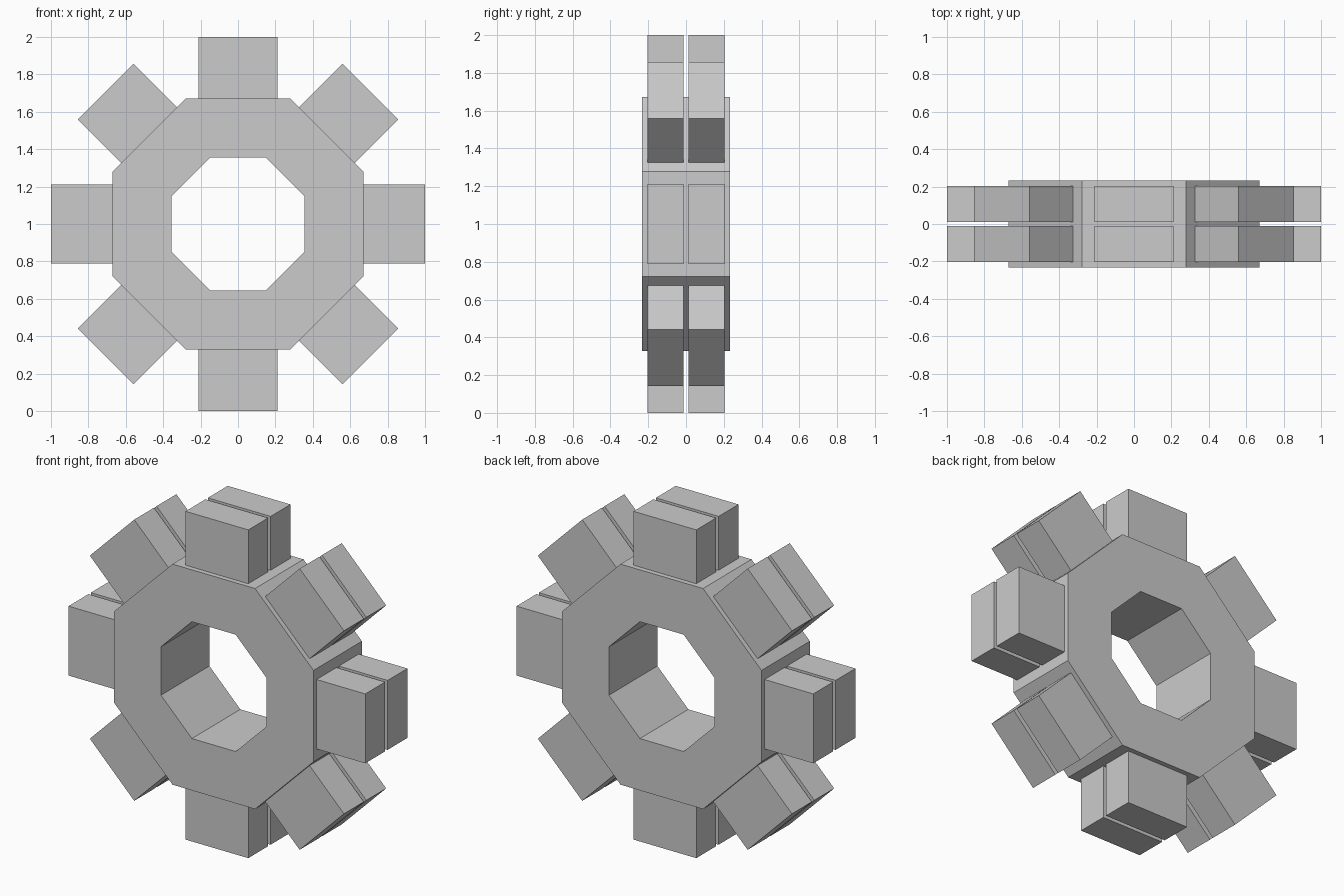
import bpy, bmesh
from math import pi, cos, sin
from mathutils import Matrix, Vector

if "Cube" in bpy.data.objects:
    bpy.data.objects.remove(bpy.data.objects["Cube"])

SIDES = 8
CENTRE = Matrix.Translation((0, 0, 1.0))
HUB_APOTHEM, HOLE_APOTHEM, HUB_HALF_DEPTH = 0.672, 0.356, 0.233
BLOCK_TOP, BLOCK_WIDTH = 1.0, 0.423
GAP_HALF, BLOCK_OUTER = 0.012, 0.203

grey = bpy.data.materials.new("light_grey")
grey.use_nodes = True
grey.diffuse_color = (0.6, 0.6, 0.6, 1)
grey.node_tree.nodes["Principled BSDF"].inputs["Base Color"].default_value = (0.6, 0.6, 0.6, 1)


def add_object(name, bm, matrix):
    bmesh.ops.recalc_face_normals(bm, faces=bm.faces)
    mesh = bpy.data.meshes.new(name)
    bm.to_mesh(mesh)
    bm.free()
    mesh.materials.append(grey)
    obj = bpy.data.objects.new(name, mesh)
    obj.matrix_world = matrix
    bpy.context.collection.objects.link(obj)
    return obj


# Octagonal hub ring with an octagonal hole
bm = bmesh.new()


def octagon(apothem, y):
    radius = apothem / cos(pi / SIDES)
    angles = [(i + 0.5) * 2 * pi / SIDES for i in range(SIDES)]
    return [bm.verts.new((radius * cos(a), y, radius * sin(a))) for a in angles]


loops = [octagon(HUB_APOTHEM, -HUB_HALF_DEPTH), octagon(HUB_APOTHEM, HUB_HALF_DEPTH),
         octagon(HOLE_APOTHEM, HUB_HALF_DEPTH), octagon(HOLE_APOTHEM, -HUB_HALF_DEPTH)]
for k, a in enumerate(loops):
    b = loops[(k + 1) % len(loops)]
    for i in range(SIDES):
        j = (i + 1) % SIDES
        bm.faces.new((a[i], a[j], b[j], b[i]))
add_object("hub_ring", bm, CENTRE)

# A pair of blocks, front and back, standing on each side of the hub
height = BLOCK_TOP - HUB_APOTHEM
depth = BLOCK_OUTER - GAP_HALF
for i in range(SIDES):
    turn = CENTRE @ Matrix.Rotation(i * 2 * pi / SIDES, 4, 'Y')
    for label, side in (("front", -1), ("back", 1)):
        bm = bmesh.new()
        bmesh.ops.create_cube(bm, size=1)
        bmesh.ops.scale(bm, vec=Vector((BLOCK_WIDTH, depth, height)), verts=bm.verts)
        bmesh.ops.translate(bm, verts=bm.verts, vec=Vector(
            (0, side * (GAP_HALF + depth / 2), HUB_APOTHEM + height / 2)))
        add_object(f"{label}_block_{i + 1}", bm, turn)
